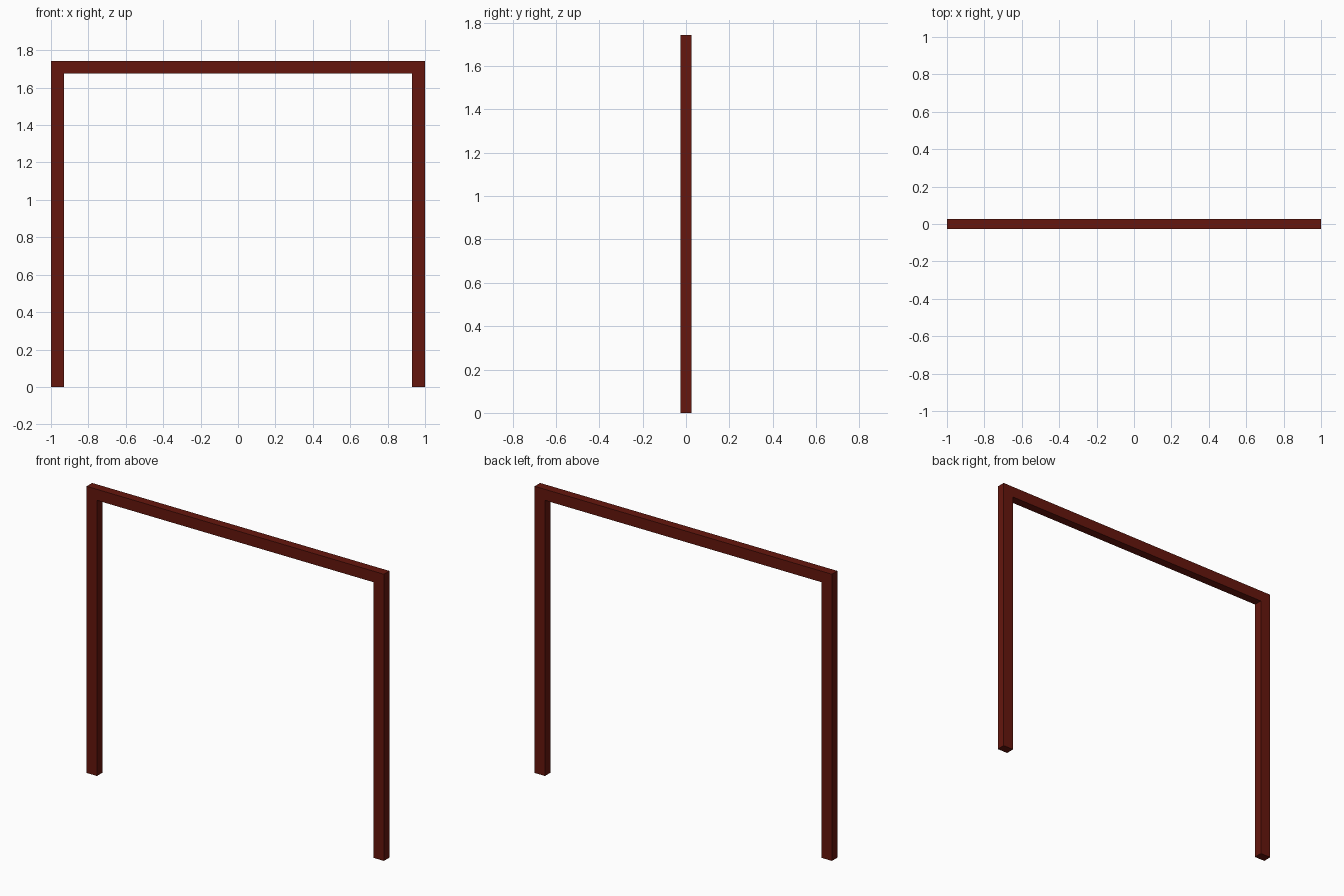
import bpy
import bmesh

if "Cube" in bpy.data.objects:
    bpy.data.objects.remove(bpy.data.objects["Cube"])

HALF_W, HEIGHT, DEPTH = 1.0, 1.743, 0.053
JAMB, HEAD = 0.07, 0.067

# U-shaped door frame outline in the xz plane: right half, then mirrored
right = [(HALF_W - JAMB, HEIGHT - HEAD), (HALF_W - JAMB, 0), (HALF_W, 0), (HALF_W, HEIGHT)]
outline = right + [(-x, z) for x, z in reversed(right)]

# Extrude the outline through the frame depth
bm = bmesh.new()
face = bm.faces.new([bm.verts.new((x, -DEPTH / 2, z)) for x, z in outline])
result = bmesh.ops.extrude_face_region(bm, geom=[face], use_keep_orig=True)
moved = [v for v in result["geom"] if isinstance(v, bmesh.types.BMVert)]
bmesh.ops.translate(bm, verts=moved, vec=(0, DEPTH, 0))
bmesh.ops.recalc_face_normals(bm, faces=bm.faces)
mesh = bpy.data.meshes.new("door_frame")
bm.to_mesh(mesh)
bm.free()

# Dark red painted wood
paint = bpy.data.materials.new("dark_red_wood")
paint.diffuse_color = (0.13, 0.008, 0.004, 1)
paint.use_nodes = True
paint.node_tree.nodes["Principled BSDF"].inputs["Base Color"].default_value = paint.diffuse_color
mesh.materials.append(paint)
frame = bpy.data.objects.new("door_frame", mesh)
bpy.context.collection.objects.link(frame)
